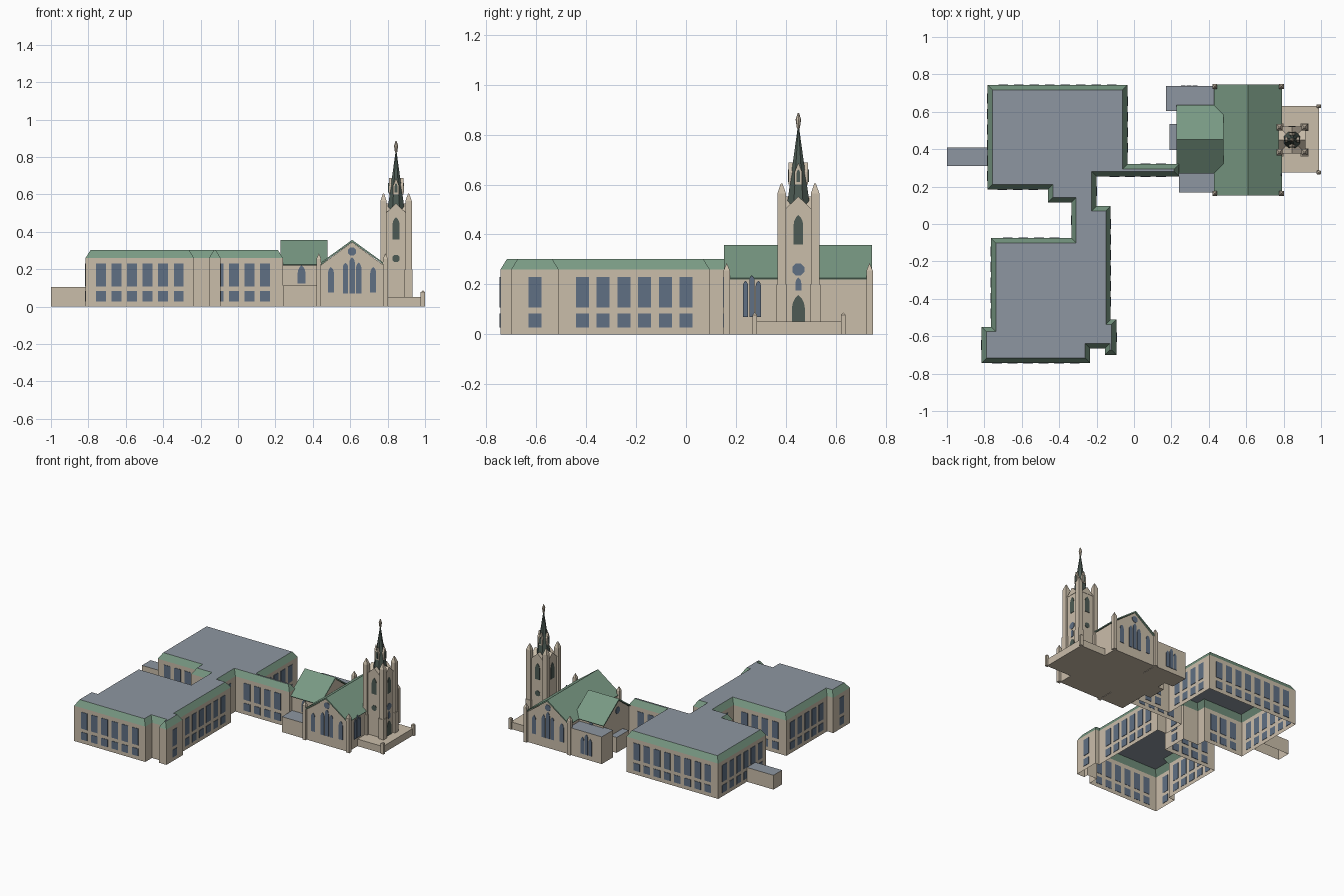
import bpy, bmesh
from math import pi, cos, sin
from mathutils import Vector

cube = bpy.data.objects.get("Cube")
if cube:
    bpy.data.objects.remove(cube, do_unlink=True)


def material(name, r, g, b):
    m = bpy.data.materials.new(name)
    m.use_nodes = True
    m.diffuse_color = (r, g, b, 1)
    m.node_tree.nodes["Principled BSDF"].inputs["Base Color"].default_value = (r, g, b, 1)
    return m


STONE = material("tan_stone", .59, .51, .40)
GREEN = material("green_roof", .19, .32, .23)
GREY = material("grey_flat_roof", .27, .305, .355)
GLASS = material("blue_glass", .115, .16, .23)
DARK = material("dark_slate", .075, .105, .09)


def finish(name, bm, *mats):
    bmesh.ops.recalc_face_normals(bm, faces=bm.faces)
    mesh = bpy.data.meshes.new(name)
    bm.to_mesh(mesh)
    bm.free()
    for m in mats:
        mesh.materials.append(m)
    obj = bpy.data.objects.new(name, mesh)
    bpy.context.collection.objects.link(obj)
    return obj


def add_prism(bm, points, vector):
    """Extrude a planar outline along a vector; returns the faces."""
    a = [bm.verts.new(p) for p in points]
    b = [bm.verts.new(Vector(p) + Vector(vector)) for p in points]
    n = len(a)
    faces = [bm.faces.new(a[::-1]), bm.faces.new(b)]
    faces += [bm.faces.new((a[i], a[(i + 1) % n], b[(i + 1) % n], b[i])) for i in range(n)]
    return faces


def prism(name, points, vector, mat):
    bm = bmesh.new()
    add_prism(bm, points, vector)
    return finish(name, bm, mat)


def box(name, x0, x1, y0, y1, z0, z1, top=STONE, floor=True):
    bm = bmesh.new()
    outline = [(x0, y0, z0), (x1, y0, z0), (x1, y1, z0), (x0, y1, z0)]
    faces = add_prism(bm, outline, (0, 0, z1 - z0))
    faces[1].material_index = 1
    if not floor:
        bmesh.ops.delete(bm, geom=[faces[0]], context='FACES_ONLY')
    return finish(name, bm, STONE, top)


def cone(name, sides, radius, x, y, z0, z1, mat, tip=0, turn=0):
    bm = bmesh.new()
    rings = [[bm.verts.new((x + r * cos(turn + 2 * pi * i / sides),
                            y + r * sin(turn + 2 * pi * i / sides), z))
              for i in range(sides)] for r, z in ((radius, z0), (max(tip, .0005), z1))]
    for i in range(sides):
        j = (i + 1) % sides
        bm.faces.new((rings[0][i], rings[0][j], rings[1][j], rings[1][i]))
    bm.faces.new(rings[0][::-1])
    bm.faces.new(rings[1])
    return finish(name, bm, mat)


def rectangle(u, w, z0, z1):
    return [(u - w / 2, z0), (u + w / 2, z0), (u + w / 2, z1), (u - w / 2, z1)]


def lancet(u, w, z0, z1):
    h, s = w / 2, z1 - w
    right = [(h, s), (h * .85, s + w * .4), (h * .5, s + w * .75)]
    return ([(u - h, z0), (u + h, z0)] + [(u + a, z) for a, z in right] + [(u, z1)]
            + [(u - a, z) for a, z in right[::-1]])


def disc(u, z, r):
    return [(u + r * cos(pi / 8 + i * pi / 4), z + r * sin(pi / 8 + i * pi / 4)) for i in range(8)]


def triple(u, w, z0, z1):
    return [lancet(u + k * w * 1.22, w, z0, z1 - abs(k) * w) for k in (-1, 0, 1)]


def panels(name, origin, normal, outlines, mat=GLASS):
    """Thin plates on a wall; outlines are (sideways, height) pairs."""
    bm = bmesh.new()
    o, n = Vector((*origin, 0)), Vector((*normal, 0))
    side = Vector((-n.y, n.x, 0))
    for outline in outlines:
        pts = [o + side * u + Vector((0, 0, z)) - n * .002 for u, z in outline]
        add_prism(bm, pts, n * .005)
    return finish(name, bm, mat)


# Main building: open-bottomed walls, sloped eaves and flat roof
PLAN = [(-.815, -.743), (-.235, -.743), (-.235, -.665), (-.155, -.665), (-.155, -.7), (-.093, -.7),
        (-.093, -.51), (-.125, -.51), (-.125, .095), (-.2, .095), (-.2, .255), (.24, .255),
        (.24, .32), (-.035, .32), (-.035, .743), (-.783, .743), (-.783, .185), (-.46, .185),
        (-.46, .115), (-.335, .115), (-.335, -.075), (-.765, -.075), (-.765, -.55), (-.815, -.55)]
EAVE, ROOF, INSET = .26, .302, .026
plan = [Vector(p) for p in PLAN]
count = len(plan)
normals = []
for i, p in enumerate(plan):
    d = (plan[(i + 1) % count] - p).normalized()
    normals.append(Vector((d.y, -d.x)))
inner = [p - INSET * (normals[i - 1] + normals[i]) for i, p in enumerate(plan)]


def band(bm, low, z0, high, z1):
    a = [bm.verts.new((*p, z0)) for p in low]
    b = [bm.verts.new((*p, z1)) for p in high]
    for i in range(count):
        j = (i + 1) % count
        bm.faces.new((a[i], a[j], b[j], b[i]))
    return b


bm = bmesh.new()
band(bm, plan, 0, plan, EAVE)
finish("main_walls", bm, STONE)
bm = bmesh.new()
rim = band(bm, plan, EAVE, inner, ROOF)
bm.faces.new(rim).material_index = 1
finish("main_roof", bm, GREEN, GREY)

# Two rows of windows centred on each long wall
PITCH = .083
for i, p in enumerate(plan):
    q = plan[(i + 1) % count]
    length = (q - p).length
    if length < .14:
        continue
    n = round(length / PITCH - 1)
    rows = [rectangle((k - (n - 1) / 2) * PITCH, .052, z0, z1)
            for k in range(n) for z0, z1 in ((.028, .083), (.108, .23))]
    panels("main_windows", (p + q) / 2, normals[i], rows)

# Low side buildings
box("west_annex", -1, -.783, .31, .41, 0, .105, GREY, floor=False)
box("south_vestry", .24, .435, .168, .29, 0, .113, GREY)
box("north_chapel", .17, .435, .605, .738, 0, .2, GREY)
box("west_porch", .19, .25, .395, .535, 0, .113, GREY)
panels("chapel_window", (.295, .738), (0, 1), triple(0, .026, .035, .185))

# Church nave and transept: gabled walls under thin roofs
RIDGE, DROP, CX, CY = .357, .132, .61, .453


def gable_walls(half):
    low = RIDGE - .012 - DROP * half / .18
    return [(-half, 0), (half, 0), (half, low), (0, RIDGE - .012), (-half, low)]


def gable_roof(half):
    low = RIDGE - DROP
    return [(-half, low), (0, RIDGE), (half, low), (half - .004, low - .006),
            (0, RIDGE - .012), (.004 - half, low - .006)]


prism("nave_walls", [(CX + u, .165, z) for u, z in gable_walls(.172)], (0, .57, 0), STONE)
prism("nave_roof", [(CX + u, .152, z) for u, z in gable_roof(.182)], (0, .593, 0), GREEN)
prism("transept_walls", [(.24, CY + u, z) for u, z in gable_walls(.165)], (.235, 0, 0), STONE)
prism("transept_roof", [(.228, CY + u, z) for u, z in gable_roof(.182)], (.25, 0, 0), GREEN)

for y, side in ((.165, -1), (.735, 1)):
    shapes = triple(0, .029, .07, .265) + [disc(0, .295, .024)]
    shapes += [lancet(u, .032, .075, .212) for u in (-.113, .113)]
    panels("nave_gable_windows", (CX, y), (0, side), shapes)
    panels("transept_window", (.34, CY + side * .165), (0, side), [lancet(0, .042, .125, .222)])
    for x in (.432, .788):
        by = CY + side * .286 - .004
        box("nave_buttress", x - .013, x + .013, by - .013, by + .013, 0, .255)
        cone("nave_pinnacle", 4, .018, x, by, .255, .285, STONE, turn=pi / 4)
panels("nave_east_window", (.789, .264), (1, 0), triple(0, .021, .07, .236))
panels("transept_round_window", (.24, CY), (-1, 0), [disc(0, .27, .026)])

# Entrance terrace and its posts
TX, TY = .845, .45
box("terrace", .78, .988, .275, .63, 0, .052)
for y in (.275, .63):
    box("terrace_post", .977, 1, y - .009, y + .009, 0, .078)
    cone("post_cap", 4, .014, .9885, y, .078, .088, STONE, turn=pi / 4)

# Tower shaft, corner piers, pinnacles and gables
HALF = .07
box("tower_shaft", TX - HALF, TX + HALF, TY - HALF, TY + HALF, 0, .505)
for sx in (-1, 1):
    for sy in (-1, 1):
        x, y = TX + sx * .067, TY + sy * .067
        for part, r, z0, z1 in (("pier_base", .021, 0, .2), ("pier", .017, .2, .565)):
            box("tower_" + part, x - r, x + r, y - r, y + r, z0, z1)
        cone("tower_pinnacle", 4, .024, x, y, .565, .605, STONE, tip=.004, turn=pi / 4)
TRI = ((-.055, .5), (.055, .5), (0, .552))
for sx, sy in ((1, 0), (-1, 0), (0, 1), (0, -1)):
    bm = bmesh.new()
    side, out = Vector((-sy, sx, 0)), Vector((sx, sy, 0))
    centre = Vector((TX, TY, 0))
    add_prism(bm, [centre + side * u + out * .072 + Vector((0, 0, z)) for u, z in TRI], out * -.04)
    finish("tower_gable", bm, STONE)
    # Spire dormers
    dormer = [(-.015, .6), (.015, .6), (.015, .65), (0, .688), (-.015, .65)]
    bm = bmesh.new()
    add_prism(bm, [centre + side * u + out * .039 + Vector((0, 0, z)) for u, z in dormer], out * -.039)
    finish("spire_dormer", bm, STONE)
    panels("dormer_louvre", (TX + sx * .039, TY + sy * .039), (sx, sy),
           [lancet(0, .014, .61, .66)], DARK)
    panels("belfry_louvre", (TX + sx * HALF, TY + sy * HALF), (sx, sy),
           [lancet(0, .038, .36, .478)], DARK)
for sy in (-1, 1):
    panels("tower_round_louvre", (TX, TY + sy * HALF), (0, sy), [disc(0, .258, .021)], DARK)
panels("tower_east_glass", (TX + HALF, TY), (1, 0), [disc(0, .26, .026), lancet(0, .024, .175, .228)])
panels("tower_door", (TX + HALF, TY), (1, 0), [lancet(0, .052, .052, .158)], DARK)

# Spire and finial
cone("spire", 8, .052, TX, TY, .5, .845, DARK, turn=pi / 8)
cone("finial_stem", 8, .006, TX, TY, .825, .86, STONE, tip=.011)
cone("finial_tip", 8, .011, TX, TY, .86, .886, STONE, tip=.003)
